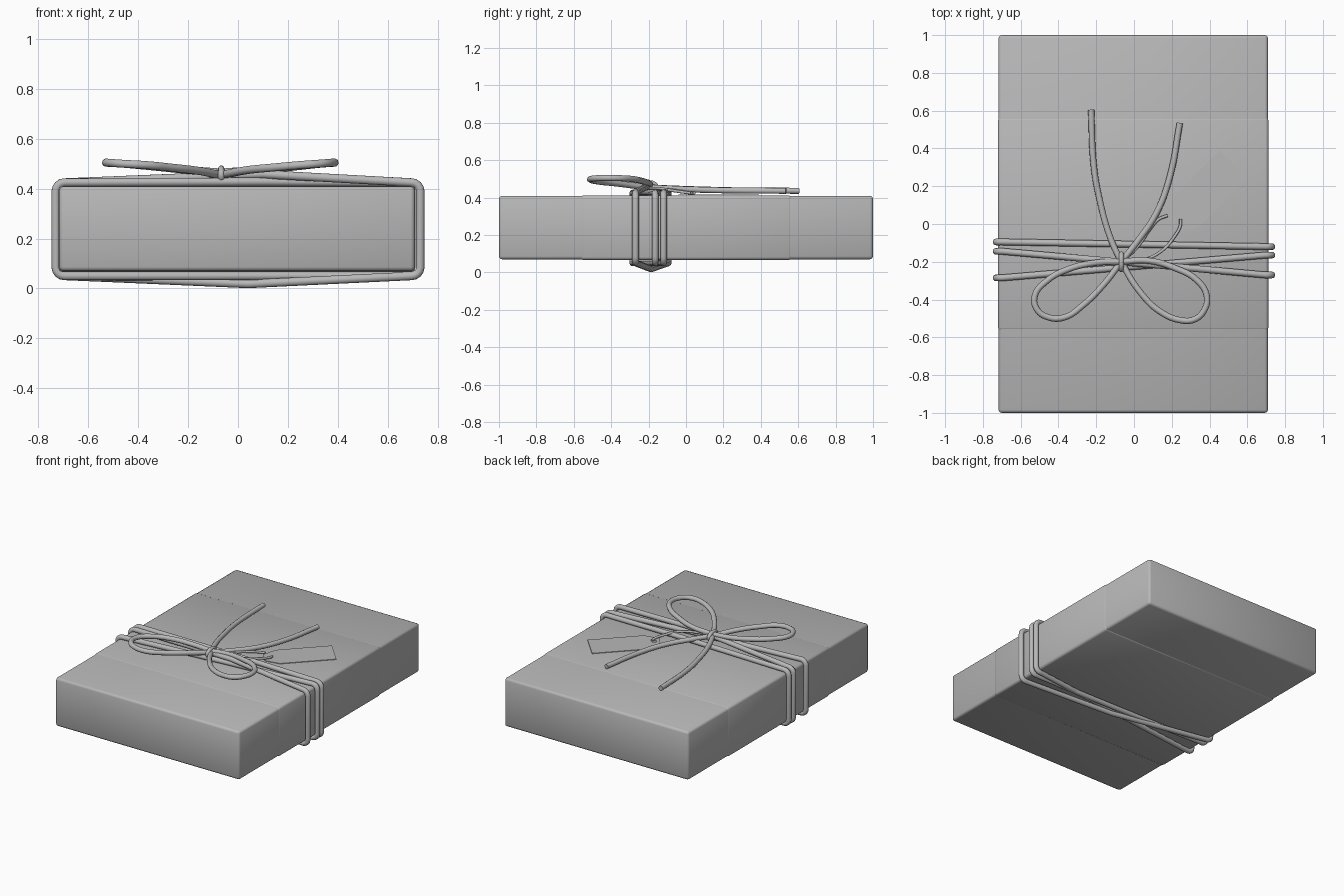
import bpy, bmesh, math
from mathutils import Vector

if "Cube" in bpy.data.objects:
    bpy.data.objects.remove(bpy.data.objects["Cube"])

grey = bpy.data.materials.new("dark_grey")
grey.diffuse_color = (0.48, 0.48, 0.48, 1)
grey.use_nodes = True
grey.node_tree.nodes["Principled BSDF"].inputs["Base Color"].default_value = grey.diffuse_color


def smooth(ob, angle=40):
    bpy.ops.object.select_all(action='DESELECT')
    ob.select_set(True)
    bpy.context.view_layer.objects.active = ob
    bpy.ops.object.shade_smooth_by_angle(angle=math.radians(angle))
    ob.data.materials.clear()
    ob.data.materials.append(grey)


def block(name, x, y, z0, z1, bevel):
    bpy.ops.mesh.primitive_cube_add(size=1, location=(-0.004, 0, (z0 + z1) / 2))
    ob = bpy.context.object
    ob.name = name
    ob.scale = (2 * x, 2 * y, z1 - z0)
    bpy.ops.object.transform_apply(location=False, rotation=False, scale=True)
    mod = ob.modifiers.new("bevel", 'BEVEL')
    mod.width = bevel
    mod.segments = 2
    smooth(ob, 180)
    return ob


def tube(name, pts, r, cyclic=False, curved=True):
    cu = bpy.data.curves.new(name, 'CURVE')
    cu.dimensions = '3D'
    cu.bevel_depth = r
    cu.bevel_resolution = 3
    cu.resolution_u = 6
    cu.use_fill_caps = True
    sp = cu.splines.new('BEZIER' if curved else 'POLY')
    if curved:
        sp.bezier_points.add(len(pts) - 1)
        for bp, p in zip(sp.bezier_points, pts):
            bp.co = p
            bp.handle_left_type = bp.handle_right_type = 'AUTO'
    else:
        sp.points.add(len(pts) - 1)
        for pt, p in zip(sp.points, pts):
            pt.co = (*p, 1)
    sp.use_cyclic_u = cyclic
    ob = bpy.data.objects.new(name, cu)
    bpy.context.collection.objects.link(ob)
    bpy.ops.object.select_all(action='DESELECT')
    ob.select_set(True)
    bpy.context.view_layer.objects.active = ob
    bpy.ops.object.convert(target='MESH')
    ob = bpy.context.object
    ob.name = name
    smooth(ob, 50)
    return ob


# parcel and the thin paper band around its middle
block("parcel", 0.713, 1.0, 0.07, 0.409, 0.016)
block("paper_band", 0.7155, 0.565, 0.066, 0.4115, 0.016)

# string wound three times round the parcel as one closed spiral
X, ZB, ZT, R = 0.731, 0.05, 0.425, 0.035
left = [-0.095, -0.145, -0.285]
right = [-0.12, -0.27, -0.165]
top_mid = [(0.1, 0.43), (0.1, 0.458), (0.1, 0.428)]
low_mid = [(0.04, 0.05), (0.04, 0.018), (0.04, 0.048)]


def corner(sx, y, top, start):
    cx, cz = sx * (X - R), (ZT - R if top else ZB + R)
    return [(cx + R * math.cos(math.radians(start - 22.5 * k)), y,
             cz + R * math.sin(math.radians(start - 22.5 * k))) for k in range(5)]


def wind(i, j):
    # turn i ends on the left side of turn j
    yl, yr, ye = left[i], right[i], left[j]
    p = corner(-1, yl, True, 180)
    x, z = top_mid[i]
    p.append((x, yl + (yr - yl) * (x + X) / (2 * X), z))
    p += corner(1, yr, True, 90) + corner(1, yr, False, 0)
    x, z = low_mid[i]
    p.append((x, yr + (ye - yr) * (X - x) / (2 * X), z))
    return p + corner(-1, ye, False, -90)


tube("string_wraps", wind(0, 2) + wind(2, 1) + wind(1, 0), 0.0175, True, False)

# bow: each strand is a loop running through the knot into a tail
K = (-0.067, -0.2, 0.465)
tube("bow_left_loop", [
    (0.0, -0.195, 0.46), K, (-0.2, -0.205, 0.475), (-0.35, -0.24, 0.49),
    (-0.46, -0.3, 0.5), (-0.525, -0.38, 0.504), (-0.515, -0.45, 0.504),
    (-0.46, -0.492, 0.5), (-0.37, -0.495, 0.495), (-0.27, -0.43, 0.485),
    (-0.16, -0.32, 0.472), (-0.067, -0.2, 0.455), (0.02, -0.09, 0.448),
    (0.12, 0.06, 0.442), (0.19, 0.25, 0.438), (0.243, 0.535, 0.436)], 0.0165)
tube("bow_right_loop", [
    (-0.12, -0.205, 0.46), K, (0.08, -0.195, 0.475), (0.22, -0.235, 0.488),
    (0.33, -0.295, 0.5), (0.385, -0.38, 0.504), (0.37, -0.46, 0.504),
    (0.32, -0.505, 0.5), (0.25, -0.51, 0.495), (0.14, -0.465, 0.485),
    (0.04, -0.37, 0.475), (-0.067, -0.2, 0.455), (-0.13, -0.06, 0.448),
    (-0.18, 0.12, 0.442), (-0.212, 0.3, 0.438), (-0.227, 0.605, 0.436)], 0.0165)

# knot ring holding the bow
tube("bow_knot", [(-0.067, -0.2 + 0.042 * math.cos(a), 0.455 + 0.025 * math.sin(a))
                  for a in [k * math.pi / 4 for k in range(8)]], 0.013, True)

# gift tag with clipped corners and a punched hole
bm = bmesh.new()
outline = [(0.235, -0.04), (0.34, -0.02), (0.595, 0.24),
           (0.455, 0.39), (0.2, 0.13), (0.175, 0.03)]
face = bm.faces.new([bm.verts.new((x, y, 0.413)) for x, y in outline])
ext = bmesh.ops.extrude_face_region(bm, geom=[face])
bmesh.ops.translate(bm, vec=Vector((0, 0, 0.004)),
                    verts=[v for v in ext["geom"] if isinstance(v, bmesh.types.BMVert)])
bmesh.ops.recalc_face_normals(bm, faces=bm.faces)
me = bpy.data.meshes.new("gift_tag")
bm.to_mesh(me)
bm.free()
me.materials.append(grey)
tag = bpy.data.objects.new("gift_tag", me)
bpy.context.collection.objects.link(tag)
bpy.ops.mesh.primitive_cylinder_add(vertices=16, radius=0.016, depth=0.1,
                                    location=(0.235, 0.015, 0.417))
hole = bpy.context.object
hole.name = "tag_hole_cutter"
hole.data.materials.append(grey)
hole.hide_render = True
hole.hide_set(True)
cut = tag.modifiers.new("hole", 'BOOLEAN')
cut.operation = 'DIFFERENCE'
cut.object = hole

# thin cord tying the tag to the knot
tube("tag_cord_low", [(-0.06, -0.2, 0.45), (0.05, -0.19, 0.45), (0.15, -0.14, 0.448),
                      (0.215, -0.065, 0.436), (0.245, -0.01, 0.428), (0.247, 0.025, 0.424)], 0.008)
tube("tag_cord_high", [(-0.06, -0.2, 0.45), (0.02, -0.12, 0.445), (0.09, -0.02, 0.432),
                       (0.13, 0.025, 0.424), (0.178, 0.045, 0.424)], 0.008)
